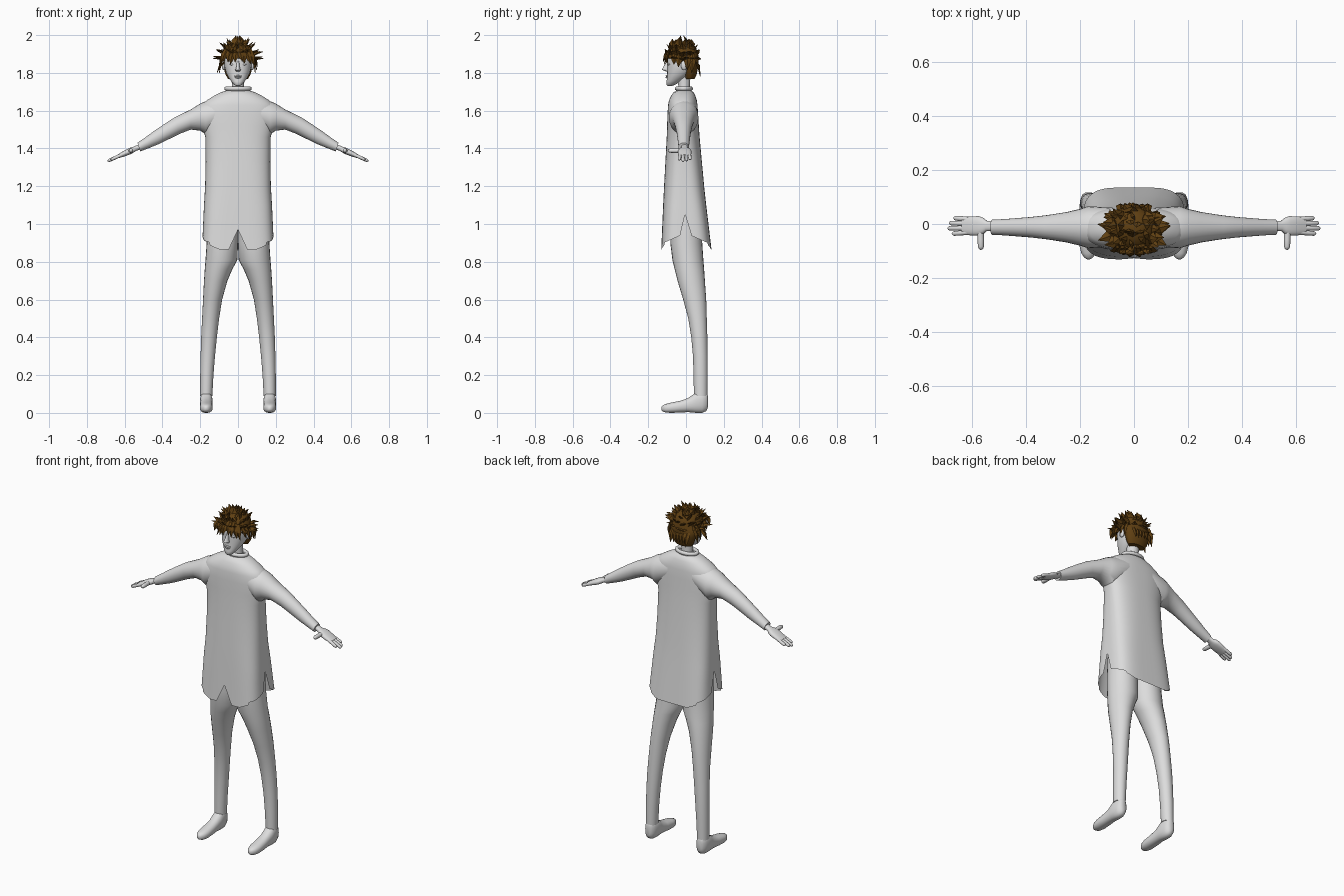
import bpy, bmesh, math, random
from mathutils import Vector

if "Cube" in bpy.data.objects:
    bpy.data.objects.remove(bpy.data.objects["Cube"])

random.seed(4)


def material(name, col):
    m = bpy.data.materials.new(name)
    m.diffuse_color = (*col, 1)
    m.use_nodes = True
    m.node_tree.nodes["Principled BSDF"].inputs["Base Color"].default_value = m.diffuse_color
    return m


GREY = material("light grey", (0.72, 0.72, 0.72))
BROWN = material("dark brown", (0.115, 0.05, 0.006))


def finish(name, bm, mat, mirror=False, smooth=True):
    bmesh.ops.recalc_face_normals(bm, faces=bm.faces)
    me = bpy.data.meshes.new(name)
    bm.to_mesh(me)
    bm.free()
    me.materials.append(mat)
    if smooth:
        me.shade_smooth()
        me.set_sharp_from_angle(angle=math.radians(50))
    ob = bpy.data.objects.new(name, me)
    bpy.context.collection.objects.link(ob)
    if mirror:
        ob.modifiers.new("mirror", "MIRROR").use_mirror_merge = False
    return ob


def ring(c, u, v, n=2.0, segs=24):
    """Superellipse ring around c with half axes u and v."""
    c, u, v = Vector(c), Vector(u), Vector(v)
    pts = []
    for i in range(segs):
        a = 2 * math.pi * i / segs
        ca, sa = math.cos(a), math.sin(a)
        pts.append(c + u * math.copysign(abs(ca) ** (2 / n), ca)
                   + v * math.copysign(abs(sa) ** (2 / n), sa))
    return pts


def add_loft(bm, rings, caps=(True, True)):
    rows = [[bm.verts.new(p) for p in r] for r in rings]
    n = len(rows[0])
    for a, b in zip(rows, rows[1:]):
        for i in range(n):
            bm.faces.new((a[i], a[(i + 1) % n], b[(i + 1) % n], b[i]))
    if caps[0]:
        bm.faces.new(rows[0])
    if caps[1]:
        bm.faces.new(rows[-1])


def loft(name, rings, mat=GREY, caps=(True, True), mirror=False):
    bm = bmesh.new()
    add_loft(bm, rings, caps)
    return finish(name, bm, mat, mirror)


def finger(name, a, b, r):
    """Round-tipped tube from a to b."""
    a, b = Vector(a), Vector(b)
    d = (b - a).normalized()
    u = d.cross(Vector((0, 0, 1))).normalized()
    v = d.cross(u)
    L = (b - a).length
    prof = [(0, 1), (L * .5, .95), (L - r, .9), (L - r * .4, .65), (L, .15)]
    loft(name, [ring(a + d * t, u * r * k, v * r * k, 2, 12) for t, k in prof], mirror=True)


def blob(name, c, s, mirror=False, mat=GREY):
    bm = bmesh.new()
    bmesh.ops.create_uvsphere(bm, u_segments=16, v_segments=10, radius=1)
    for v in bm.verts:
        v.co = Vector(c) + Vector(v.co[i] * s[i] for i in range(3))
    return finish(name, bm, mat, mirror)


def level(z, rx, yf, yb, n=2.0, segs=24, cx=0):
    return ring((cx, (yf + yb) / 2, z), (rx, 0, 0), (0, (yb - yf) / 2, 0), n, segs)


# tunic body, with a hem notched at the front and at both sides
def hem_z(p):
    x, y = abs(p.x), p.y
    z = .865 + .04 * max(0, min(1, (x - .10) / .09))
    if x > .15:
        d = abs(y)
        z = max(z, 1.06 - .12 * d / .03 if d < .03 else .94 - .04 * min(1, (d - .03) / .09))
    if y < 0 and x < .035:
        z = max(z, .97 - .1 * x / .035)
    return z


body = [(1.708, .055, -.045, .025, 2), (1.698, .09, -.066, .04, 2.1),
        (1.68, .125, -.078, .049, 2.2), (1.655, .165, -.09, .057, 2.3),
        (1.63, .19, -.095, .061, 2.4), (1.58, .196, -.098, .064, 2.5),
        (1.52, .188, -.10, .068, 2.5), (1.46, .173, -.102, .072, 2.6),
        (1.33, .171, -.109, .084, 2.8), (1.2, .174, -.116, .096, 3), (1.1, .18, -.121, .107, 3.4)]
rings = [level(*b, segs=96) for b in body]
top_row, low = rings[-1], level(.865, .191, -.131, .135, 4, 96)
for t in (.5, 1):
    row = []
    for a, b in zip(top_row, low):
        z = a.z + (hem_z(b) - a.z) * t
        row.append(a.lerp(b, (a.z - z) / (a.z - b.z)))
    rings.append(row)
loft("tunic_body", rings, caps=(True, False))

# sleeves: x, half depth, centre height, half height
sleeve = [(.08, .072, 1.60, .07), (.17, .078, 1.562, .088), (.2, .068, 1.566, .072),
          (.25, .056, 1.553, .053), (.32, .045, 1.522, .044), (.38, .038, 1.488, .040),
          (.43, .034, 1.459, .036), (.48, .030, 1.431, .029), (.525, .028, 1.407, .023)]
loft("sleeves", [ring((x, -.012, z), (0, ry, 0), (rz * .3 if x > .3 else 0, 0, rz))
                 for x, ry, z, rz in sleeve], mirror=True)


# hands
def hz(x):
    return 1.405 - .45 * (x - .53)


palm = [(.50, .018, .013), (.545, .019, .012), (.558, .03, .014), (.575, .036, .015),
        (.605, .035, .013), (.635, .031, .009)]
loft("palms", [ring((x, -.007, hz(x)), (0, ry, 0), (rz * .4, 0, rz), 2.4)
               for x, ry, rz in palm], mirror=True)
for i, (y0, y1, x1) in enumerate([(.018, .022, .668), (.002, .003, .684),
                                  (-.015, -.016, .69), (-.031, -.036, .674)]):
    finger(f"fingers_{i + 1}", (.615, y0, hz(.615)), (x1, y1, hz(x1)), .0095)
finger("thumbs", (.568, -.02, hz(.568)), (.566, -.096, hz(.566)), .0125)

# trouser legs: height, inner x, outer x, front y, back y
leg = [(.09, .136, .2, .042, .114), (.2, .130, .2, .04, .115), (.3, .122, .198, .037, .115),
       (.4, .112, .195, .028, .113), (.5, .100, .19, .012, .11), (.6, .084, .185, -.015, .107),
       (.7, .056, .18, -.045, .10), (.76, .03, .176, -.06, .096), (.81, .003, .172, -.072, .092),
       (.9, 0, .166, -.083, .086), (1.05, 0, .16, -.083, .08)]
loft("trouser_legs", [level(z, (b - a) / 2, f, k, cx=(a + b) / 2) for z, a, b, f, k in leg],
     mirror=True)

# shoes: y, half width, bottom, top
shoe = [(.116, .012, .03, .09), (.108, .024, .01, .108), (.085, .032, 0, .112),
        (.055, .034, .0, .11), (.035, .034, .002, .095), (.01, .032, .004, .078),
        (-.03, .034, .002, .064), (-.08, .034, 0, .054), (-.108, .027, .002, .047),
        (-.124, .016, .008, .04), (-.131, .005, .016, .03)]
loft("shoes", [ring((.168, y, (a + b) / 2), (w, 0, 0), (0, 0, (b - a) / 2), 2.3)
               for y, w, a, b in shoe], mirror=True)

# neck and collar rolls
loft("neck", [level(1.68, .04, -.045, .025), level(1.73, .032, -.04, .02),
              level(1.80, .036, -.05, .025)])
for i, (z, rx, ry, r) in enumerate([(1.717, .062, .037, .011), (1.702, .054, .032, .010)]):
    bm = bmesh.new()
    rows = []
    for k in range(33):
        a = 2 * math.pi * k / 32
        d = Vector((math.cos(a) * rx, math.sin(a) * ry, 0))
        rows.append(ring(d + Vector((0, -.011, z)), d.normalized() * r, (0, 0, r), 2, 10))
    add_loft(bm, rows, (False, False))
    bmesh.ops.remove_doubles(bm, verts=bm.verts, dist=1e-5)
    finish(f"collar_roll_{i + 1}", bm, GREY)

# head and face
head = [(1.731, .010, -.096, -.075), (1.738, .022, -.103, -.055), (1.755, .036, -.103, -.03),
        (1.775, .05, -.1, 0), (1.80, .063, -.1, .03), (1.83, .071, -.098, .05),
        (1.87, .075, -.1, .057), (1.91, .071, -.09, .053), (1.94, .052, -.065, .035),
        (1.952, .02, -.035, .005)]
loft("head", [level(*h, n=2.2) for h in head])
loft("nose", [level(1.808, .012, -.106, -.085, segs=12), level(1.816, .015, -.127, -.085, segs=12),
              level(1.825, .010, -.124, -.085, segs=12), level(1.862, .006, -.103, -.085, segs=12)])
blob("upper_lip", (0, -.1, 1.784), (.02, .008, .004))
blob("lower_lip", (0, -.1, 1.776), (.016, .008, .005))
blob("eyes", (.03, -.086, 1.846), (.014, .010, .007), True)
blob("ears", (.076, -.01, 1.84), (.010, .017, .026), True)

# hair: close cap over the skull and nape
cap = [(1.768, .052, -.005, .045), (1.79, .066, -.012, .056), (1.83, .077, -.018, .064),
       (1.868, .082, -.03, .067), (1.878, .083, -.108, .067), (1.91, .08, -.1, .063),
       (1.945, .06, -.075, .045), (1.962, .022, -.035, .01)]
loft("hair_cap", [level(*c) for c in cap], BROWN)

# hair tufts: flat pointed leaves
tufts = bmesh.new()


def tuft(base, tip, w, out):
    base, tip, out = Vector(base), Vector(tip), Vector(out)
    d = (tip - base).normalized()
    side = d.cross(out).normalized()
    if side.length < .1:
        side = d.orthogonal().normalized()
    nrm = side.cross(d)
    mid = base.lerp(tip, .5) + nrm * .008
    add_loft(tufts, [ring(base, side * w * .6, nrm * w * .3, 2, 4),
                     ring(mid, side * w, nrm * w * .38, 2, 4),
                     ring(tip, side * .001, nrm * .001, 2, 4)])


def polar(az, el, r):
    return Vector((0, -.022, 1.88)) + Vector((math.cos(az) * math.cos(el) * r[0],
                                              math.sin(az) * math.cos(el) * r[1],
                                              math.sin(el) * r[2]))


for el, count in ((75, 5), (55, 10), (35, 15), (14, 18), (-6, 18)):
    for i in range(count):
        az = 2 * math.pi * (i + random.uniform(-.25, .25)) / count + el
        if el < 10 and math.sin(az) < -.4:
            continue
        e = math.radians(el)
        k = random.uniform(.88, 1.0)
        tip = polar(az + random.uniform(-.25, .25), e + random.uniform(.02, .2),
                    (.143 * k, .108 * k, .12 * k))
        base = polar(az, e - .2, (.066, .07, .065))
        tuft(base, tip, random.uniform(.016, .022), (0, 0, 1) if el < 60 else (0, 1, 0))
# fringe over the forehead
for i in range(8):
    x = -.077 + .022 * i
    tuft((x * .8, -.085, 1.925), (x * 1.12 + random.uniform(-.01, .01), -.126 + abs(x) * .35,
         1.852 + random.uniform(-.012, .012)), .017, (0, -1, 0))
# side locks in front of the ears, and nape locks
for s in (-1, 1):
    for y, z in ((-.06, 1.845), (-.035, 1.83), (.01, 1.815), (.035, 1.80)):
        tuft((s * .07, y, 1.90), (s * random.uniform(.088, .105), y - .005, z), .018, (s, 0, 0))
tuft((-.07, -.03, 1.86), (-.112, -.04, 1.798), .015, (-1, 0, 0))
for i in range(6):
    x = -.05 + .02 * i
    tuft((x, .045, 1.87), (x, .075, 1.79 + random.uniform(-.01, .01)), .017, (0, 1, 0))
finish("hair_tufts", tufts, BROWN, smooth=False)
